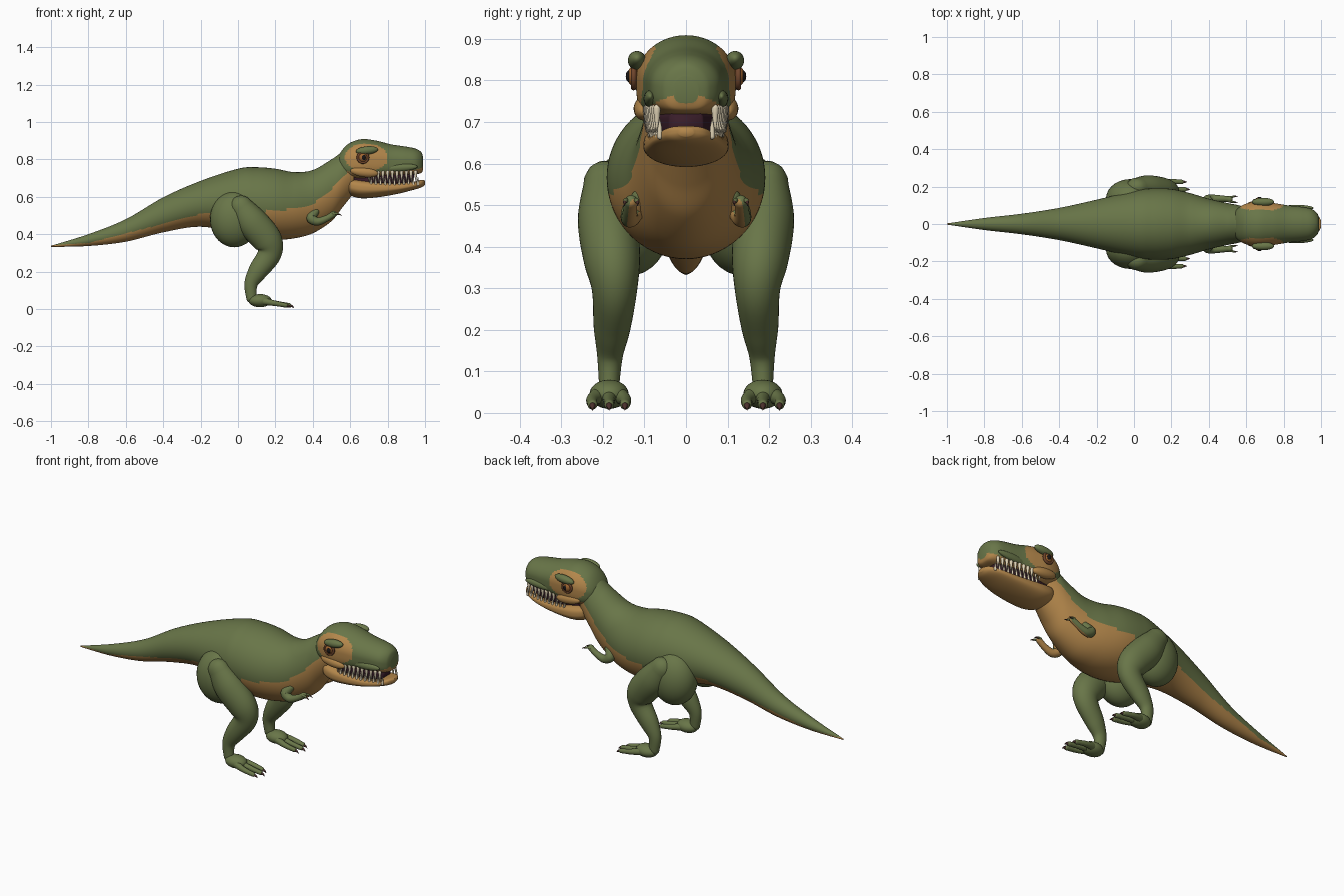
import bpy, bmesh, math
from mathutils import Vector

default_cube = bpy.data.objects.get("Cube")
if default_cube:
    bpy.data.objects.remove(default_cube, do_unlink=True)


def make_material(name, red, green, blue):
    material = bpy.data.materials.new(name)
    material.use_nodes = True
    colour = (red, green, blue, 1)
    material.diffuse_color = colour
    material.node_tree.nodes["Principled BSDF"].inputs["Base Color"].default_value = colour
    return material


skin_green = make_material("skin green", .14, .18, .065)
belly_tan = make_material("belly tan", .45, .24, .07)
mouth_purple = make_material("mouth purple", .04, .012, .022)
tooth_ivory = make_material("tooth ivory", .72, .63, .45)
eye_amber = make_material("eye amber", .35, .13, .03)
eyelid_brown = make_material("eyelid brown", .16, .06, .025)
dark_black = make_material("dark black", .01, .008, .008)
claw_brown = make_material("claw brown", .07, .03, .025)


def finish(bm, name, materials, rule=None):
    """Turn a bmesh into a smooth object, painting faces by an optional rule."""
    bmesh.ops.recalc_face_normals(bm, faces=bm.faces)
    bm.normal_update()
    for face in bm.faces:
        face.smooth = True
        if rule and rule(face.calc_center_median(), face.normal):
            face.material_index = 1
    mesh = bpy.data.meshes.new(name)
    bm.to_mesh(mesh)
    bm.free()
    for material in materials:
        mesh.materials.append(material)
    obj = bpy.data.objects.new(name, mesh)
    bpy.context.collection.objects.link(obj)
    return obj


def skin(rings, name, materials, rule=None):
    """Bridge closed rings of points and cap both ends."""
    bm = bmesh.new()
    loops = [[bm.verts.new(point) for point in ring] for ring in rings]
    for first, second in zip(loops, loops[1:]):
        for i in range(len(first)):
            j = i - 1
            bm.faces.new((first[j], first[i], second[i], second[j]))
    bm.faces.new(loops[0])
    bm.faces.new(loops[-1])
    return finish(bm, name, materials, rule)


def resample(rows, steps):
    """Catmull-Rom interpolation of rows of numbers."""
    result = []
    last = len(rows) - 1
    for k in range(last):
        a, b, c, d = (rows[min(max(k + o, 0), last)] for o in (-1, 0, 1, 2))
        for s in range(steps):
            t = s / steps
            result.append([q + .5 * t * (r - p + t * (2 * p - 5 * q + 4 * r - w
                           + t * (3 * (q - r) + w - p)))
                           for p, q, r, w in zip(a, b, c, d)])
    result.append(list(rows[-1]))
    return result


def loft(stations, name, materials, rule=None, low=2, high=2, steps=7, sides=56):
    """Skin sections (x, bottom, top, half width); low and high square off each half."""
    rings = []
    for x, bottom, top, width in resample(stations, steps):
        ring = []
        for i in range(sides):
            angle = math.tau * i / sides
            c, s = math.cos(angle), math.sin(angle)
            power = 2 / (high if s > 0 else low)
            y = math.copysign(abs(c) ** power, c) * width
            z = math.copysign(abs(s) ** power, s) * (top - bottom) / 2
            ring.append((x, y, (top + bottom) / 2 + z))
        rings.append(ring)
    return skin(rings, name, materials, rule)


def sweep(path, name, materials, rule=None, flat=1, steps=6, sides=20):
    """Round-ended tube along rows of (x, y, z, radius); flat scales it sideways."""
    rows = resample(path, steps)
    points = [(Vector(row[:3]), max(row[3], .0005)) for row in rows]
    start = (points[0][0] - points[1][0]).normalized()
    end = (points[-1][0] - points[-2][0]).normalized()

    def cap(point, direction):
        p, r = point
        return [(p + direction * r * math.sin(a), r * math.cos(a))
                for a in (math.radians(d) for d in (20, 40, 60, 75, 87))]

    points = cap(points[0], start)[::-1] + points + cap(points[-1], end)
    rings = []
    for i, (p, r) in enumerate(points):
        tangent = (points[min(i + 1, len(points) - 1)][0] - points[max(i - 1, 0)][0]).normalized()
        side = Vector((0, 1, 0))
        side = (side - tangent * side.dot(tangent)).normalized()
        up = tangent.cross(side)
        rings.append([p + side * (r * flat * math.cos(math.tau * k / sides))
                      + up * (r * math.sin(math.tau * k / sides)) for k in range(sides)])
    return skin(rings, name, materials, rule)


def ellipsoid(name, centre, radii, material, tilt=0):
    bm = bmesh.new()
    bmesh.ops.create_uvsphere(bm, u_segments=28, v_segments=18, radius=1)
    obj = finish(bm, name, [material])
    obj.location, obj.scale, obj.rotation_euler = centre, radii, (0, tilt, 0)
    return obj


# Body: tail, torso and neck in one skin
body_stations = [
    (-1, .332, .338, .003), (-.8, .337, .4, .032), (-.6, .36, .48, .055),
    (-.4, .41, .597, .086), (-.2, .44, .685, .13), (0, .405, .75, .177),
    (.1, .38, .758, .19), (.2, .37, .75, .187), (.3, .378, .732, .165),
    (.4, .405, .743, .135), (.5, .47, .8, .112), (.56, .545, .84, .1), (.62, .62, .86, .08)]


def blend(x, pairs):
    for (a, p), (b, q) in zip(pairs, pairs[1:]):
        if x <= b:
            return p + (q - p) * (x - a) / (b - a)
    return pairs[-1][1]


belly_line = [(-1.1, .335), (-.8, .353), (-.4, .455), (-.2, .508), (.2, .525),
              (.3, .535), (.4, .56), (.5, .64), (.62, .77)]
loft(body_stations, "body", [skin_green, belly_tan],
     lambda c, n: c.z < blend(c.x, belly_line), steps=12, sides=72)


# Head: upper skull with tan eye patches and lip
def face_patch(c, n):
    eye_area = ((c.x - .685) / .115) ** 2 + ((c.z - .81) / .075) ** 2 < 1
    lip = c.z < .735 + .032 * max(0, 1 - (c.y / .09) ** 2)
    return eye_area or lip


head_stations = [
    (.53, .745, .785, .03), (.547, .725, .835, .075), (.59, .705, .883, .105),
    (.66, .695, .908, .12), (.74, .7, .9, .113), (.82, .707, .88, .1),
    (.9, .715, .868, .091), (.95, .72, .857, .08), (.98, .728, .838, .056),
    (.99, .745, .81, .03)]
loft(head_stations, "head", [skin_green, belly_tan], face_patch, low=3.2, steps=10, sides=72)

jaw_stations = [
    (.585, .635, .68, .05), (.6, .608, .695, .085), (.66, .592, .69, .101),
    (.75, .598, .68, .101), (.85, .615, .675, .093), (.93, .635, .68, .077),
    (.98, .65, .69, .05), (1, .665, .686, .018)]
loft(jaw_stations, "lower_jaw", [belly_tan], high=3.2)

mouth_stations = [(.62, .66, .72, .06), (.75, .665, .725, .078),
                  (.86, .665, .725, .068), (.94, .67, .725, .04)]
loft(mouth_stations, "mouth_lining", [mouth_purple], low=4, high=4)

for s, side in ((1, "left"), (-1, "right")):
    # Face details
    ellipsoid(f"{side}_brow", (.69, s * .118, .848), (.06, .022, .022), skin_green, -.1)
    ellipsoid(f"{side}_cheek", (.675, s * .102, .732), (.075, .024, .027), belly_tan, .12)
    ellipsoid(f"{side}_lip_ridge", (.87, s * .086, .756), (.09, .016, .02), skin_green, -.06)
    ellipsoid(f"{side}_nostril", (.935, s * .077, .787), (.012, .006, .01), dark_black)
    ellipsoid(f"{side}_eye", (.668, s * .122, .81), (.025, .02, .025), eye_amber)
    ellipsoid(f"{side}_pupil", (.672, s * .137, .81), (.012, .008, .014), dark_black)
    bpy.ops.mesh.primitive_torus_add(
        location=(.668, s * .126, .81), rotation=(math.pi / 2, 0, 0),
        major_radius=.027, minor_radius=.007, major_segments=32, minor_segments=10)
    eyelid = bpy.context.object
    eyelid.name = f"{side}_eyelid"
    eyelid.data.materials.append(eyelid_brown)
    bpy.ops.object.shade_smooth()

    # Interleaved upper and lower teeth
    for i in range(11):
        x = .7 + i * .025
        y = s * (.096 - .026 * (i / 10) ** 2)
        sweep([(x, y, .733, .009), (x, y, .705, .006), (x + .003, y, .676, .001)],
              f"{side}_upper_tooth", [tooth_ivory], steps=2, sides=10)
        x, y = x + .012, y * .9
        sweep([(x, y, .665, .007), (x, y, .688, .005), (x, y, .707, .001)],
              f"{side}_lower_tooth", [tooth_ivory], steps=2, sides=10)

    # Hind leg: hip, limb, foot and clawed toes
    ellipsoid(f"{side}_hip", (-.02, s * .135, .48), (.13, .105, .15), skin_green)
    sweep([(.018, s * .195, .545, .062), (.075, s * .19, .465, .083),
           (.155, s * .178, .37, .08), (.168, s * .172, .295, .064),
           (.108, s * .178, .205, .052), (.07, s * .183, .135, .036),
           (.072, s * .185, .06, .028)],
          f"{side}_leg", [skin_green], flat=.85, sides=32)
    ellipsoid(f"{side}_foot", (.118, s * .185, .045), (.062, .047, .035), skin_green)
    for spread, reach in ((-.038, .255), (0, .272), (.04, .255)):
        y = s * (.185 + spread)
        sweep([(.12, s * (.185 + spread * .5), .045, .022), (.19, y, .032, .015),
               (reach, y, .02, .012)], f"{side}_toe", [skin_green])
        sweep([(reach, y, .019, .009), (reach + .015, y, .016, .006),
               (reach + .027, y, .007, .001)], f"{side}_toe_claw", [claw_brown])

    # Small arm with tan inner side and two clawed fingers
    inner = Vector((.5, -.6 * s, -.5)).normalized()
    sweep([(.415, s * .11, .52, .02), (.392, s * .127, .487, .027),
           (.425, s * .135, .468, .022), (.475, s * .135, .485, .017),
           (.512, s * .132, .508, .016)],
          f"{side}_arm", [skin_green, belly_tan], lambda c, n: n.dot(inner) > .5)
    for offset in (-.01, .01):
        y = s * .132 + offset
        sweep([(.51, y, .51, .008), (.525, y + offset * .3, .511, .006),
               (.535, y + offset * .5, .508, .005)], f"{side}_finger", [skin_green], sides=10)
        sweep([(.533, y + offset * .5, .508, .005), (.545, y + offset * .6, .505, .003),
               (.555, y + offset * .6, .499, .001)], f"{side}_finger_claw", [claw_brown], sides=10)
